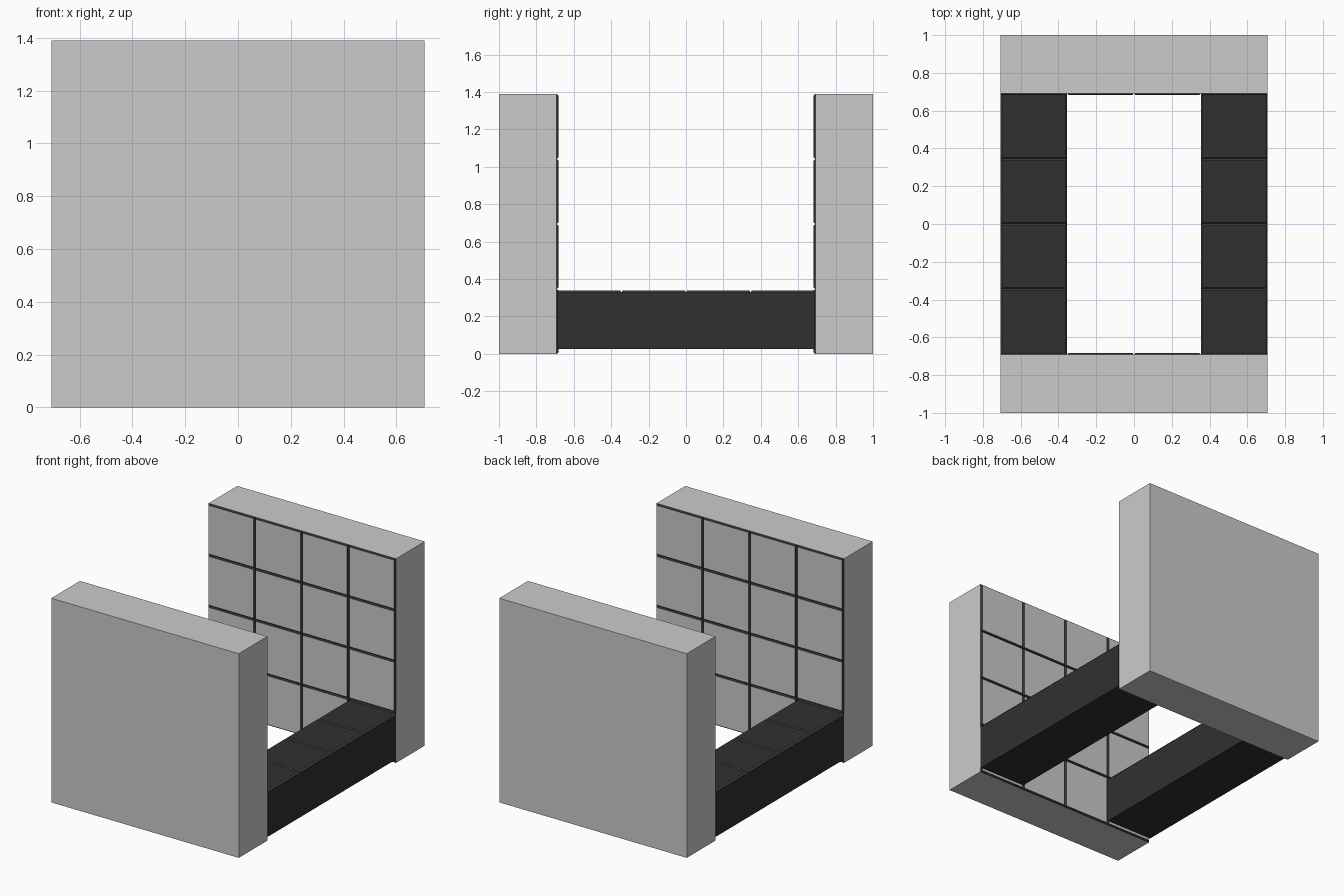
import bpy, bmesh
from mathutils import Matrix, Vector

if "Cube" in bpy.data.objects:
    bpy.data.objects.remove(bpy.data.objects["Cube"])

HALF_X, HEIGHT = 0.706, 1.39
WALL_Y, TILE_Y = 0.692, 0.682
INSET = 0.008


def material(name, v):
    m = bpy.data.materials.new(name)
    m.diffuse_color = (v, v, v, 1)
    m.use_nodes = True
    m.node_tree.nodes["Principled BSDF"].inputs["Base Color"].default_value = m.diffuse_color
    return m


dark = material("dark_rubber", 0.03)
edge = material("worn_edge", 0.07)
grey = material("grey_panel", 0.8)


def finish(bm, name, mats):
    bmesh.ops.recalc_face_normals(bm, faces=bm.faces)
    me = bpy.data.meshes.new(name)
    bm.to_mesh(me)
    bm.free()
    for m in mats:
        me.materials.append(m)
    ob = bpy.data.objects.new(name, me)
    bpy.context.collection.objects.link(ob)
    return ob


def box(name, lo, hi, mats=()):
    lo, hi = Vector(lo), Vector(hi)
    bm = bmesh.new()
    bmesh.ops.create_cube(bm, size=1, matrix=Matrix.Translation((lo + hi) / 2)
                          @ Matrix.Diagonal((*(hi - lo), 1)))
    return finish(bm, name, mats)


def tiles(name, origin, u, v, nu, nv, rise, mats):
    """Grid of raised tiles: slot 0 is the face, slot 1 the sloping rim."""
    o, u, v, rise = map(Vector, (origin, u, v, rise))
    iu, iv = u.normalized() * INSET, v.normalized() * INSET
    bm = bmesh.new()
    for i in range(nu):
        for j in range(nv):
            c = o + u * i + v * j
            base = [bm.verts.new(p) for p in (c, c + u, c + u + v, c + v)]
            top = [bm.verts.new(p + rise) for p in
                   (c + iu + iv, c + u - iu + iv, c + u + v - iu - iv, c + v + iu - iv)]
            bm.faces.new(top)
            for k in range(4):
                n = (k + 1) % 4
                bm.faces.new((base[k], base[n], top[n], top[k])).material_index = 1
    ob = finish(bm, name, mats)
    # open shells: make the faces point along the rise
    me = ob.data
    if me.polygons[0].normal.dot(rise) < 0:
        me.flip_normals()
    return ob


# End walls with a 4 x 4 tiled inner face
for s, label in ((-1, "front"), (1, "back")):
    y0, y1 = sorted((s * WALL_Y, s * 1.0))
    box(label + "_wall", (-HALF_X, y0, 0), (HALF_X, y1, HEIGHT))
    tiles(label + "_wall_tiles", (-HALF_X, s * WALL_Y, 0), (HALF_X / 2, 0, 0),
          (0, 0, HEIGHT / 4), 4, 4, (0, s * (TILE_Y - WALL_Y), 0), (grey, dark))

# Side rails with a row of four tiles on top
for s, label in ((-1, "left"), (1, "right")):
    x0, x1 = sorted((s * 0.355, s * 0.707))
    box(label + "_rail", (x0, -0.688, 0.025), (x1, 0.688, 0.33), (dark,))
    tiles(label + "_rail_tiles", (x0, -0.69, 0.33), (x1 - x0, 0, 0),
          (0, 0.345, 0), 1, 4, (0, 0, 0.01), (dark, edge))
